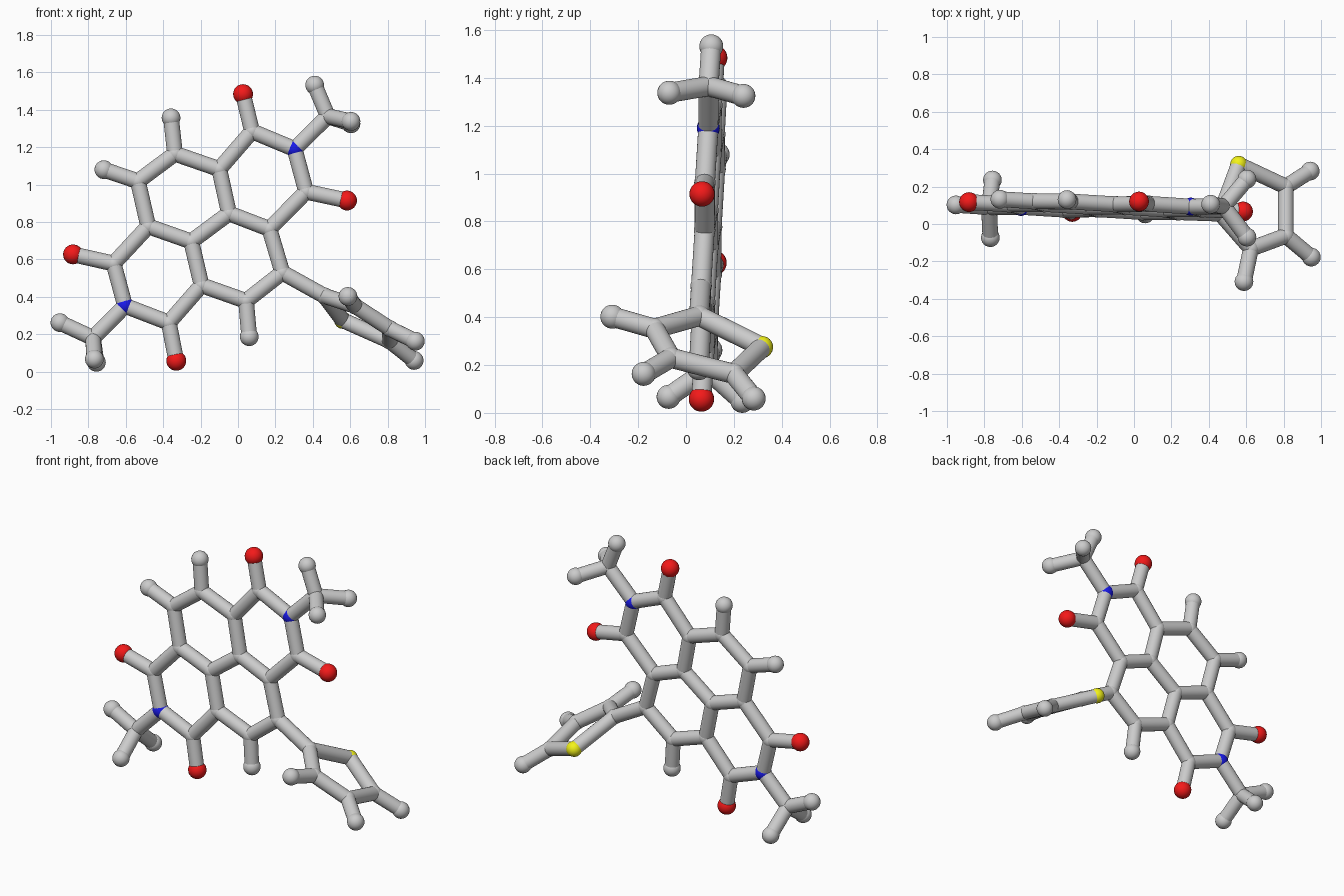
import bpy, bmesh
from math import pi
from mathutils import Vector, Matrix

if "Cube" in bpy.data.objects:
    bpy.data.objects.remove(bpy.data.objects["Cube"])

STICK = 0.042
BALL = {"C": 0.045, "H": 0.05, "O": 0.053, "N": 0.048, "S": 0.046}


def plane(x, z):
    """Point on the slightly tilted plane of the fused ring core."""
    return Vector((x, 0.047 - 0.044 * x + 0.05 * z, z))


# fused ring core: atoms lying in one plane (x, z)
core = {
    "C1": (0.075, 1.285), "C2": (0.364, 0.962), "C3": (-0.10, 1.083),
    "C4": (-0.048, 0.846), "C5": (0.168, 0.763), "C6": (0.237, 0.53),
    "C7": (0.043, 0.378), "C8": (-0.195, 0.462), "C9": (-0.25, 0.696),
    "C10": (-0.48, 0.777), "C11": (-0.535, 1.018), "C12": (-0.337, 1.165),
    "C13": (-0.665, 0.578), "C14": (-0.37, 0.262),
    "N1": (0.303, 1.19), "N2": (-0.604, 0.352),
    "C15": (0.48, 1.366), "C16": (-0.775, 0.18),
    "O1": (0.027, 1.484), "O2": (0.583, 0.915),
    "O3": (-0.882, 0.627), "O4": (-0.33, 0.058),
    "H7": (0.06, 0.187), "H11": (-0.717, 1.08), "H12": (-0.358, 1.357),
    "H15": (0.41, 1.532), "H16": (-0.952, 0.262),
}
atoms = {k: plane(*v) for k, v in core.items()}

# atoms out of the plane: remaining methyl ends and the twisted five-ring
atoms.update({k: Vector(v) for k, v in {
    "H15a": (0.604, -0.07, 1.338), "H15b": (0.604, 0.24, 1.325),
    "H16a": (-0.768, -0.073, 0.067), "H16b": (-0.757, 0.235, 0.05),
    "C20": (0.462, 0.055, 0.405), "S1": (0.56, 0.318, 0.275),
    "C21": (0.625, -0.132, 0.352), "C22": (0.812, -0.063, 0.23),
    "C23": (0.812, 0.2, 0.163),
    "H21": (0.588, -0.308, 0.402), "H22": (0.948, -0.177, 0.163),
    "H23": (0.942, 0.283, 0.06),
}.items()})

chains = {
    "core_bonds": ["C3 C4 C9 C10 C11 C12 C3", "C4 C5 C6 C7 C8 C9",
                   "C3 C1 N1 C2 C5", "C10 C13 N2 C14 C8"],
    "oxygen_bonds": ["C1 O1", "C2 O2", "C13 O3", "C14 O4"],
    "methyl_bonds": ["N1 C15 H15", "H15a C15 H15b", "N2 C16 H16", "H16a C16 H16b"],
    "hydrogen_bonds": ["C7 H7", "C11 H11", "C12 H12"],
    "five_ring_bonds": ["C6 C20 S1 C23 C22 C21 C20", "C21 H21", "C22 H22", "C23 H23"],
}


def finish(name, bm, color=None):
    me = bpy.data.meshes.new(name)
    bm.to_mesh(me)
    bm.free()
    ob = bpy.data.objects.new(name, me)
    bpy.context.collection.objects.link(ob)
    if color:
        mat = bpy.data.materials.new(name + "_colour")
        mat.diffuse_color = color
        mat.use_nodes = True
        mat.node_tree.nodes["Principled BSDF"].inputs["Base Color"].default_value = mat.diffuse_color
        me.materials.append(mat)
    bpy.ops.object.select_all(action="DESELECT")
    ob.select_set(True)
    bpy.context.view_layer.objects.active = ob
    bpy.ops.object.shade_smooth_by_angle(angle=pi / 5)


# sticks
for name, paths in chains.items():
    bm = bmesh.new()
    for path in paths:
        names = path.split()
        for a, b in zip(names, names[1:]):
            p, q = atoms[a], atoms[b]
            d = q - p
            m = Matrix.Translation((p + q) / 2) @ d.to_track_quat("Z", "Y").to_matrix().to_4x4()
            bmesh.ops.create_cone(bm, cap_ends=True, segments=24, radius1=STICK,
                                  radius2=STICK, depth=d.length, matrix=m)
    finish(name, bm)

# balls, one object per element
for element, name, color in (("C", "carbon_joints", None), ("H", "hydrogen_balls", None),
                             ("O", "oxygen_balls", (0.9, 0.01, 0.01, 1)),
                             ("N", "nitrogen_joints", (0.01, 0.01, 0.8, 1)),
                             ("S", "sulfur_ball", (0.9, 0.9, 0.01, 1))):
    bm = bmesh.new()
    for key, pos in atoms.items():
        if key[0] == element:
            bmesh.ops.create_uvsphere(bm, u_segments=24, v_segments=16,
                                      radius=BALL[element], matrix=Matrix.Translation(pos))
    finish(name, bm, color)
